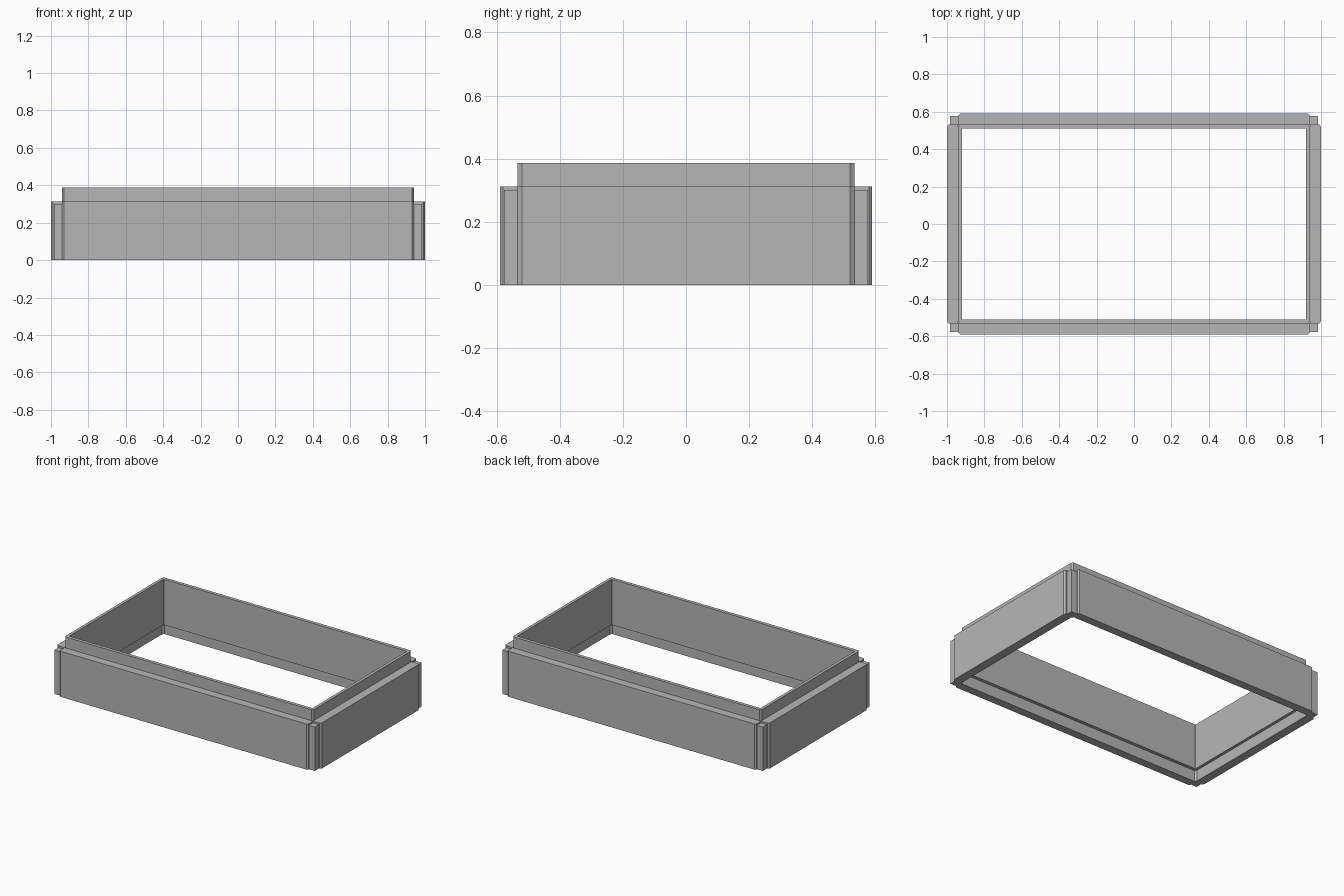
import bpy
import bmesh

cube = bpy.data.objects.get("Cube")
if cube:
    bpy.data.objects.remove(cube, do_unlink=True)

grey = bpy.data.materials.new("mid_grey")
grey.use_nodes = True
colour = (0.47, 0.47, 0.47, 1)
grey.diffuse_color = colour
grey.node_tree.nodes["Principled BSDF"].inputs["Base Color"].default_value = colour

# Main sizes
RIM_X, RIM_Y = 0.94, 0.533          # outside of the rim, inside of the socket
OPEN_X, OPEN_Y = 0.92, 0.51         # clear opening
OUT_X, OUT_Y = 1.0, 0.59            # outer panel faces
POST_X, POST_Y = 0.985, 0.577       # outer post faces
SOCKET_Z, POST_Z, PANEL_Z, RIM_Z = 0.075, 0.3, 0.312, 0.387
CUT_X, CUT_Y = 0.01, 0.013          # corner chamfers


def add_object(name, bm):
    bmesh.ops.recalc_face_normals(bm, faces=bm.faces)
    mesh = bpy.data.meshes.new(name)
    bm.to_mesh(mesh)
    bm.free()
    mesh.materials.append(grey)
    bpy.context.collection.objects.link(bpy.data.objects.new(name, mesh))


def prism(name, outline, top):
    bm = bmesh.new()
    face = bm.faces.new([bm.verts.new((x, y, 0)) for x, y in outline])
    result = bmesh.ops.extrude_face_region(bm, geom=[face], use_keep_orig=True)
    moved = [v for v in result["geom"] if isinstance(v, bmesh.types.BMVert)]
    bmesh.ops.translate(bm, verts=moved, vec=(0, 0, top))
    add_object(name, bm)


def chamfered_rect(x, y, cx, cy):
    return [(x, y - cy), (x - cx, y), (cx - x, y), (-x, y - cy),
            (-x, cy - y), (cx - x, -y), (x - cx, -y), (x, cy - y)]


# Raised rim: a thin chamfered ring above the socket
bm = bmesh.new()
outer = chamfered_rect(RIM_X, RIM_Y, CUT_X, CUT_Y)
inner = chamfered_rect(OPEN_X, OPEN_Y, 0.002, 0.002)
loops = [[bm.verts.new((x, y, z)) for x, y in ring]
         for ring, z in ((outer, SOCKET_Z), (outer, RIM_Z),
                         (inner, RIM_Z), (inner, SOCKET_Z))]
for k, loop in enumerate(loops):
    after = loops[(k + 1) % len(loops)]
    for i in range(len(loop)):
        j = (i + 1) % len(loop)
        bm.faces.new((loop[i], loop[j], after[j], after[i]))
add_object("stacking_rim", bm)

# Outer panels with chamfered outer ends
for name, s in (("front_panel", -1), ("back_panel", 1)):
    prism(name, [(-RIM_X, s * RIM_Y), (RIM_X, s * RIM_Y),
                 (RIM_X, s * (OUT_Y - CUT_X)), (RIM_X - CUT_X, s * OUT_Y),
                 (CUT_X - RIM_X, s * OUT_Y), (-RIM_X, s * (OUT_Y - CUT_X))], PANEL_Z)
for name, s in (("right_panel", -1), ("left_panel", 1)):
    prism(name, [(s * RIM_X, -RIM_Y), (s * RIM_X, RIM_Y),
                 (s * (OUT_X - CUT_X), RIM_Y), (s * OUT_X, RIM_Y - CUT_Y),
                 (s * OUT_X, CUT_Y - RIM_Y), (s * (OUT_X - CUT_X), -RIM_Y)], PANEL_Z)

# Corner posts, lower than the panels and chamfered towards the socket
for side, sx in (("right", -1), ("left", 1)):
    for end, sy in (("front", -1), ("back", 1)):
        corner = [(POST_X, POST_Y), (RIM_X - CUT_X, POST_Y), (RIM_X - CUT_X, RIM_Y),
                  (RIM_X, RIM_Y - CUT_Y), (POST_X, RIM_Y - CUT_Y)]
        prism(f"{end}_{side}_post", [(sx * x, sy * y) for x, y in corner], POST_Z)
